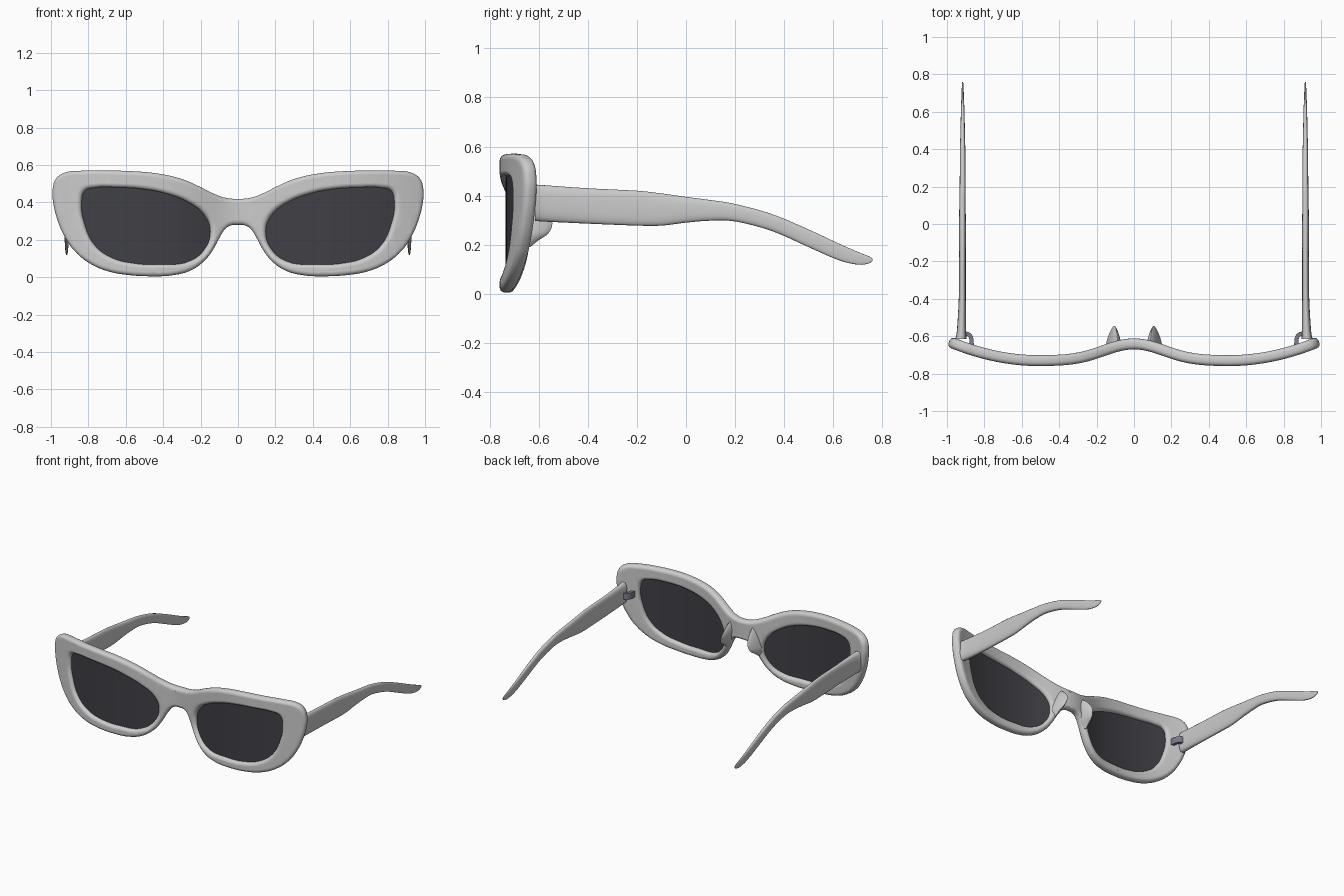
import bpy, bmesh, math

if "Cube" in bpy.data.objects:
    bpy.data.objects.remove(bpy.data.objects["Cube"])

# Front-view outlines (right half), x and z
OUTER = [(0.06, .424), (.13, .45), (.2, .485), (.3, .526), (.42, .553), (.55, .566), (.7, .57),
         (.85, .569), (.93, .56), (.978, .53), (.998, .47), (.995, .4), (.97, .3), (.93, .21),
         (.88, .14), (.8, .075), (.7, .032), (.58, .011), (.45, .005), (.35, .01), (.25, .035),
         (.175, .085), (.125, .15), (.088, .22), (.065, .256), (.038, .276)]
HOLE = [(.825, .462), (.77, .478), (.65, .48), (.5, .47), (.38, .446), (.26, .4), (.17, .33),
        (.14, .245), (.17, .15), (.25, .087), (.42, .068), (.56, .075), (.68, .105), (.77, .17),
        (.825, .28), (.843, .4)]
THICK = .058


def front_y(x):
    """Front face of the wrapped frame seen from above."""
    return -.76 + .09 * math.exp(-(x / .22) ** 2) + .42 * max(abs(x) - .5, 0) ** 2


def flip(pts):
    return [(-x, z) for x, z in reversed(pts)]


def material(name, rgb):
    m = bpy.data.materials.new(name)
    m.diffuse_color = (*rgb, 1)
    m.use_nodes = True
    m.node_tree.nodes["Principled BSDF"].inputs["Base Color"].default_value = m.diffuse_color
    return m


def finish(ob, angle=40, mat=None):
    bpy.ops.object.select_all(action='DESELECT')
    ob.select_set(True)
    bpy.context.view_layer.objects.active = ob
    if mat:
        ob.data.materials.append(mat)
    bpy.ops.object.shade_smooth_by_angle(angle=math.radians(angle))


def wrapped_plate(name, outlines, extrude, bevel, offset, mat=None):
    """Filled outline with rounded rims, bent to the front curve."""
    cu = bpy.data.curves.new(name, 'CURVE')
    cu.dimensions, cu.fill_mode = '2D', 'BOTH'
    cu.extrude, cu.bevel_depth, cu.bevel_resolution, cu.offset = extrude, bevel, 3, offset
    for pts in outlines:
        s = cu.splines.new('BEZIER')
        s.bezier_points.add(len(pts) - 1)
        for bp, (x, z) in zip(s.bezier_points, pts):
            bp.co = (x, z, 0)
            bp.handle_left_type = bp.handle_right_type = 'AUTO'
        s.use_cyclic_u, s.resolution_u = True, 5
    tmp = bpy.data.objects.new(name + "_curve", cu)
    bpy.context.collection.objects.link(tmp)
    bpy.context.view_layer.update()
    me = bpy.data.meshes.new_from_object(tmp.evaluated_get(bpy.context.evaluated_depsgraph_get()))
    bpy.data.objects.remove(tmp)
    bm = bmesh.new()
    bm.from_mesh(me)
    bmesh.ops.remove_doubles(bm, verts=bm.verts, dist=1e-4)
    for i in range(-24, 25):
        bmesh.ops.bisect_plane(bm, geom=bm.verts[:] + bm.edges[:] + bm.faces[:], dist=5e-4,
                               plane_co=(i / 25, 0, 0), plane_no=(1, 0, 0))
    for v in bm.verts:
        x, z, w = v.co
        slope = (front_y(x + .001) - front_y(x - .001)) / .002
        t = (w + THICK / 2) / math.hypot(1, slope)
        v.co = (x - slope * t, front_y(x) + t, z)
    bmesh.ops.recalc_face_normals(bm, faces=bm.faces)
    bm.to_mesh(me)
    bm.free()
    me.name = name
    ob = bpy.data.objects.new(name, me)
    bpy.context.collection.objects.link(ob)
    finish(ob, 40, mat)


def spline(rows, steps=4):
    """Catmull-Rom interpolation of rows of numbers."""
    out = []
    for i in range(len(rows) - 1):
        a, b, c, d = (rows[min(max(i + k, 0), len(rows) - 1)] for k in (-1, 0, 1, 2))
        for s in range(steps):
            t = s / steps
            out.append([q + .5 * t * (r - p + t * (2 * p - 5 * q + 4 * r - u + t * (3 * (q - r) + u - p)))
                        for p, q, r, u in zip(a, b, c, d)])
    return out + [list(rows[-1])]


def oval(n, power):
    """Unit superellipse."""
    for i in range(n):
        c, s = math.cos(2 * math.pi * i / n), math.sin(2 * math.pi * i / n)
        yield (math.copysign(abs(c) ** (2 / power), c), math.copysign(abs(s) ** (2 / power), s))


def loft(name, sections, angle=40, mat=None):
    """Skin through closed sections, capped and mirrored to both sides."""
    bm = bmesh.new()
    rings = [[bm.verts.new(p) for p in sec] for sec in sections]
    for a, b in zip(rings, rings[1:]):
        for i in range(len(a)):
            j = (i + 1) % len(a)
            bm.faces.new((a[i], a[j], b[j], b[i]))
    bm.faces.new(rings[0])
    bm.faces.new(rings[-1])
    bmesh.ops.recalc_face_normals(bm, faces=bm.faces)
    me = bpy.data.meshes.new(name)
    bm.to_mesh(me)
    bm.free()
    ob = bpy.data.objects.new(name, me)
    bpy.context.collection.objects.link(ob)
    finish(ob, angle, mat)
    ob.modifiers.new("Mirror", 'MIRROR').use_mirror_merge = False


dark = material("lens_tint", (.05, .05, .06))
metal = material("hinge_metal", (.2, .2, .27))

# Frame front and the two lenses
wrapped_plate("frame_front", [[(0, .419)] + OUTER + [(0, .28)] + flip(OUTER), HOLE, flip(HOLE)],
              .007, .022, -.022)
wrapped_plate("lens_right", [HOLE], .004, 0, .006, dark)
wrapped_plate("lens_left", [flip(HOLE)], .004, 0, .006, dark)

# Temples: y, top z, bottom z, centre x, half width
temple = [(-.615, .445, .297, .925, .03), (-.57, .442, .294, .922, .025), (-.4, .43, .286, .918, .019),
          (-.2, .42, .278, .917, .018), (-.1, .409, .278, .917, .018), (0, .395, .29, .917, .018),
          (.1, .382, .298, .917, .017), (.2, .366, .295, .916, .016), (.35, .325, .256, .916, .015),
          (.5, .262, .19, .916, .012), (.62, .206, .138, .916, .009), (.7, .171, .119, .916, .006),
          (.745, .153, .124, .916, .004), (.76, .143, .135, .916, .002)]
loft("temples", [[(xc + hw * c, y, (zt + zb) / 2 + (zt - zb) / 2 * s) for c, s in oval(24, 2.6)]
                 for y, zt, zb, xc, hw in spline(temple)])

# Nose pads: z, centre x, half width, depth behind the frame's core
pad = [(.19, .128, .006, .01), (.215, .124, .022, .04), (.245, .117, .032, .083), (.28, .107, .034, .1),
       (.315, .099, .031, .092), (.355, .092, .022, .06), (.39, .088, .006, .015)]
loft("nose_pads", [[(xc + hw * c, -.645 + d * max(s, -.15), z) for c, s in oval(20, 1.35)]
                   for z, xc, hw, d in spline(pad)])

# Hinges: curved brackets from the frame back to the inside of the temples
arc = spline([(.905, -.585), (.885, -.59), (.872, -.605), (.868, -.63), (.868, -.665)])
hinge = []
for i, (x, y) in enumerate(arc):
    (x0, y0), (x1, y1) = arc[max(i - 1, 0)], arc[min(i + 1, len(arc) - 1)]
    k = .011 / math.hypot(x1 - x0, y1 - y0)
    nx, ny = -(y1 - y0) * k, (x1 - x0) * k
    hinge.append([(x + a * nx, y + a * ny, .365 + b * .022) for a, b in ((1, 1), (-1, 1), (-1, -1), (1, -1))])
loft("hinges", hinge, 40, metal)
